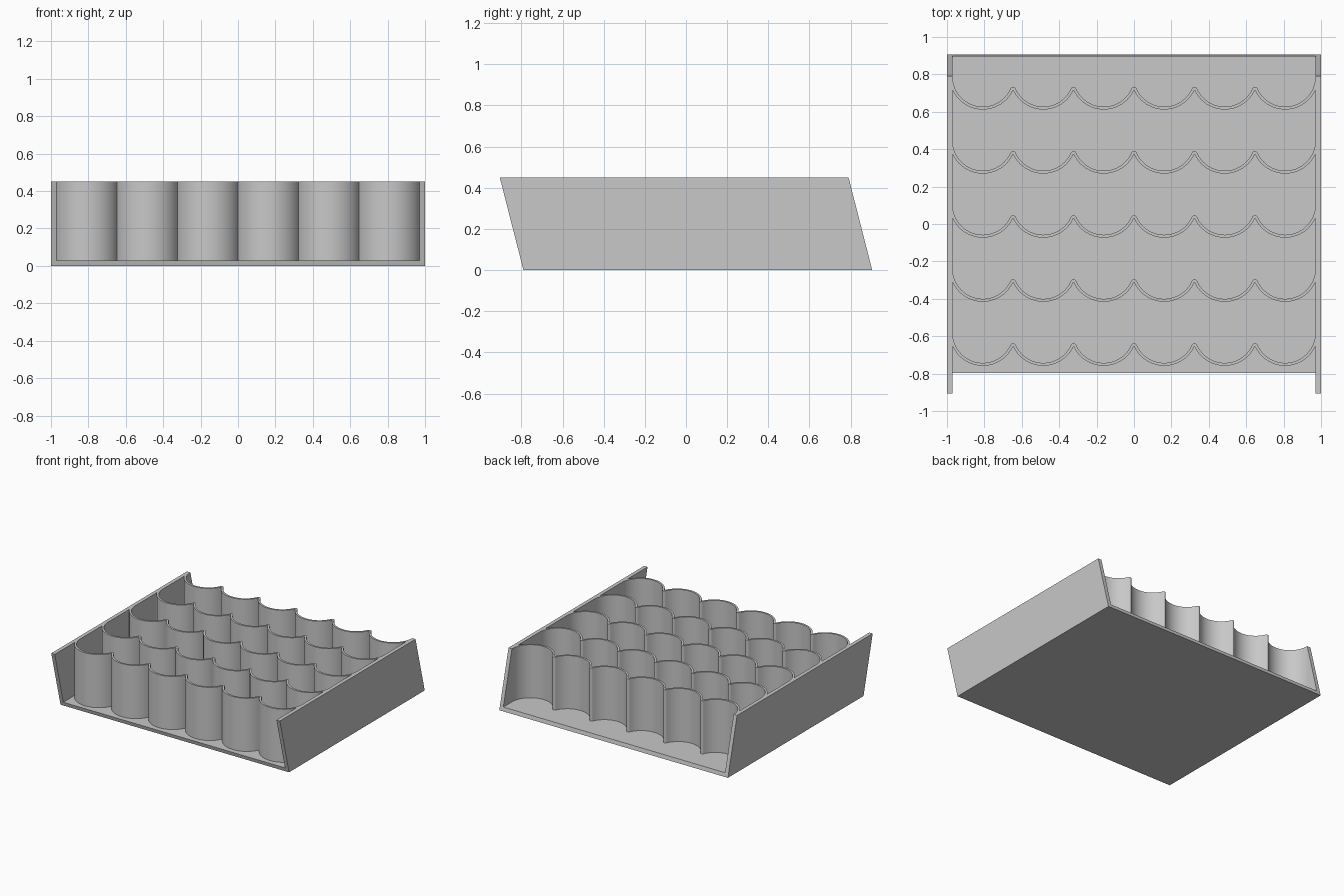
import bpy
import bmesh
from math import pi, sqrt, atan2, cos, sin

old = bpy.data.objects.get("Cube")
if old:
    bpy.data.objects.remove(old, do_unlink=True)

HEIGHT, SHEET, INNER = 0.45, 0.03, 0.97      # tray height, sheet thickness, inner half width
FRONT, BACK, LEAN = -0.79, 0.905, 0.115      # base edges and forward lean of the sides
COLUMNS, ROWS, ROW_GAP, LAST_ROW = 6, 5, 0.3425, 0.789
PITCH = 2 * INNER / COLUMNS
R_IN = PITCH / 2
WALL = 0.0155
R_OUT = R_IN + WALL
STEPS = 28

grey = bpy.data.materials.new("plain grey")
grey.use_nodes = True
colour = (0.58, 0.58, 0.58, 1)
grey.diffuse_color = colour
grey.node_tree.nodes["Principled BSDF"].inputs["Base Color"].default_value = colour


def prism(name, outline, offset, smooth=False):
    """Extrude a closed 3D outline along an offset vector."""
    bm = bmesh.new()
    face = bm.faces.new([bm.verts.new(p) for p in outline])
    new = bmesh.ops.extrude_face_region(bm, geom=[face])["geom"]
    bmesh.ops.translate(bm, vec=offset, verts=[v for v in new if isinstance(v, bmesh.types.BMVert)])
    bmesh.ops.recalc_face_normals(bm, faces=bm.faces)
    mesh = bpy.data.meshes.new(name)
    bm.to_mesh(mesh)
    bm.free()
    mesh.materials.append(grey)
    obj = bpy.data.objects.new(name, mesh)
    bpy.context.collection.objects.link(obj)
    if smooth:
        bpy.ops.object.select_all(action="DESELECT")
        obj.select_set(True)
        bpy.context.view_layer.objects.active = obj
        bpy.ops.object.shade_smooth_by_angle(angle=pi / 6)
    return obj


def arc(cx, cy, r, start, end, steps=STEPS):
    angles = [start + (end - start) * i / steps for i in range(steps + 1)]
    return [(cx + r * cos(a), cy + r * sin(a)) for a in angles]


def slanted(x, top):
    """Leaning side outline at a given x, up to a given height."""
    shift = LEAN * top / HEIGHT
    return [(x, FRONT, 0), (x, BACK, 0), (x, BACK - shift, top), (x, FRONT - shift, top)]


# Base and the two leaning side panels
prism("base", slanted(-INNER, SHEET), (2 * INNER, 0, 0))
prism("left_side", slanted(INNER, HEIGHT), (SHEET, 0, 0))
prism("right_side", slanted(-INNER, HEIGHT), (-SHEET, 0, 0))

# Scalloped divider outline: front arcs meet in sharp cusps, back arcs join in round caps
dip = sqrt(R_OUT ** 2 - R_IN ** 2)
cusp = atan2(dip, R_IN)
centres = [-INNER + PITCH * (i + 0.5) for i in range(COLUMNS)]
front, rear = [], []
for i, cx in enumerate(centres):
    points = arc(cx, 0, R_OUT, pi + cusp, 2 * pi - cusp)
    front += points if i == 0 else points[1:]
    first, last = i == 0, i == COLUMNS - 1
    points = arc(cx, 0, R_IN, pi if first else pi + cusp, 2 * pi if last else 2 * pi - cusp)
    rear += points
    if not last:
        rear += arc(cx + R_IN, -dip, WALL, pi - cusp, cusp, 12)[1:-1]
profile = front + rear[::-1]

# Rows of upright dividers
for row in range(ROWS):
    y = LAST_ROW - ROW_GAP * row
    prism(f"scalloped_divider_{row + 1}", [(px, py + y, SHEET) for px, py in profile],
          (0, 0, HEIGHT - SHEET), smooth=True)
